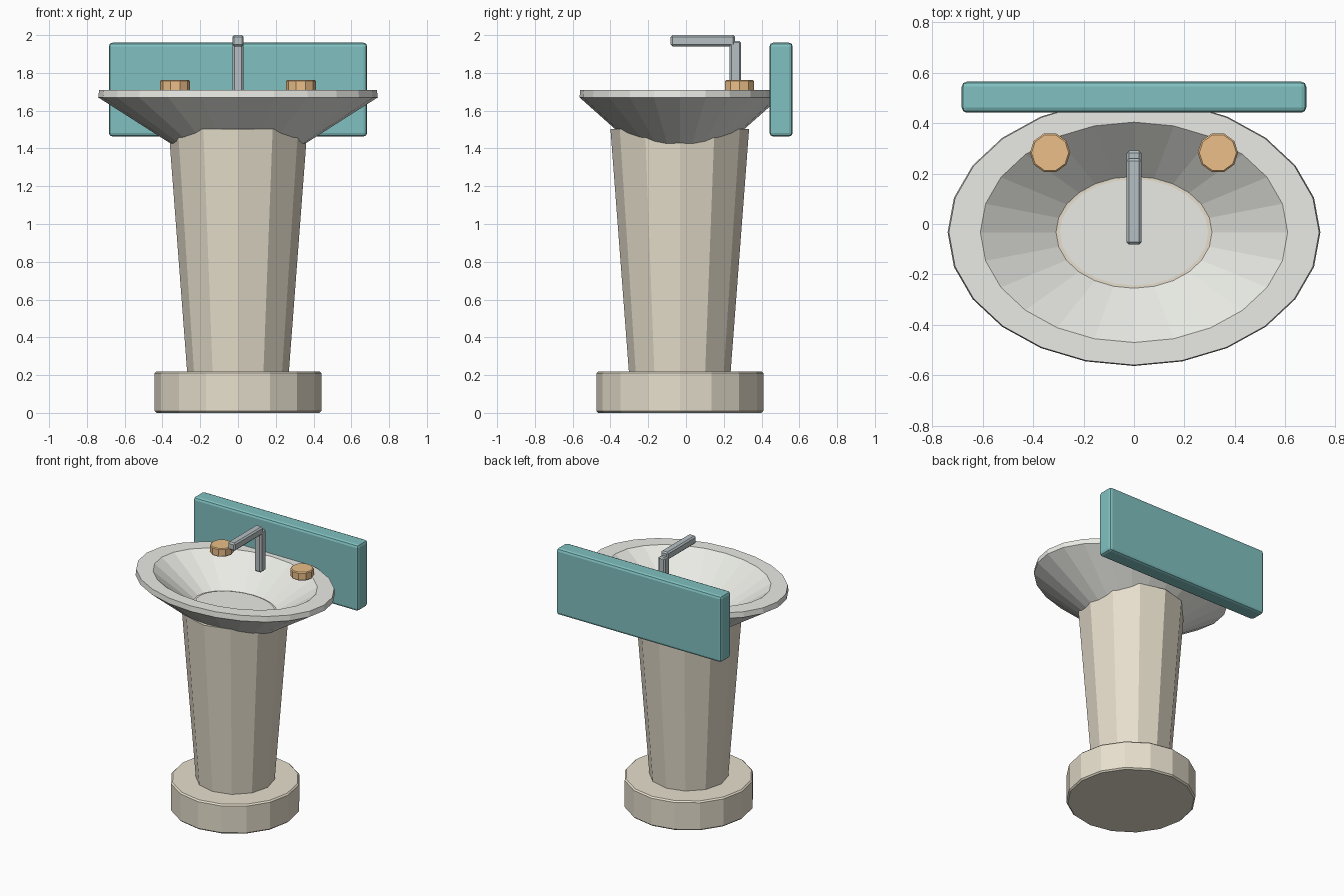
import bpy, bmesh
from math import cos, sin, pi

if "Cube" in bpy.data.objects:
    bpy.data.objects.remove(bpy.data.objects["Cube"])

CY = -0.033  # shared y centre of pedestal and bowl


def material(name, rgb):
    m = bpy.data.materials.new(name)
    m.diffuse_color = (*rgb, 1)
    m.use_nodes = True
    m.node_tree.nodes["Principled BSDF"].inputs["Base Color"].default_value = m.diffuse_color
    return m


STONE = material("beige", (0.80, 0.74, 0.61))
WHITE = material("off_white", (0.82, 0.83, 0.78))
TEAL = material("teal", (0.22, 0.53, 0.53))
COPPER = material("orange", (0.83, 0.52, 0.25))
METAL = material("metal_grey", (0.47, 0.53, 0.55))


def finish(name, bm, mat, bevel=0, segments=1):
    bmesh.ops.recalc_face_normals(bm, faces=bm.faces)
    me = bpy.data.meshes.new(name)
    bm.to_mesh(me)
    bm.free()
    me.materials.append(mat)
    ob = bpy.data.objects.new(name, me)
    bpy.context.collection.objects.link(ob)
    if bevel:
        mod = ob.modifiers.new("soft_edges", 'BEVEL')
        mod.width, mod.segments = bevel, segments
        mod.limit_method, mod.angle_limit = 'ANGLE', 0.9
    return ob


def lathe(name, profile, sides, mat, x=0, y=CY, squash=1.0, bevel=0):
    """Stack of (radius, z) rings, capped at both ends."""
    bm = bmesh.new()
    rings = [[bm.verts.new((x + r * cos(2 * pi * i / sides),
                            y + r * squash * sin(2 * pi * i / sides), z))
              for i in range(sides)] for r, z in profile]
    for a, b in zip(rings, rings[1:]):
        for i in range(sides):
            j = (i + 1) % sides
            bm.faces.new((a[i], a[j], b[j], b[i]))
    bm.faces.new(rings[0])
    bm.faces.new(rings[-1])
    return finish(name, bm, mat, bevel)


def box(name, lo, hi, mat, bevel, segments=1):
    bm = bmesh.new()
    bmesh.ops.create_cube(bm, size=1)
    for v in bm.verts:
        v.co = [(a + b) / 2 + c * (b - a) for a, b, c in zip(lo, hi, v.co)]
    return finish(name, bm, mat, bevel, segments)


# Pedestal
lathe("pedestal_base", [(0.442, 0), (0.442, 0.22)], 16, STONE, bevel=0.01)
lathe("pedestal_column", [(0.268, 0.20), (0.367, 1.503)], 12, STONE)

# Oval bowl: outside wall, rim, inside wall
lathe("bowl", [(0.316, 1.40), (0.74, 1.67), (0.735, 1.71),
               (0.61, 1.71), (0.295, 1.493)], 24, WHITE, squash=0.717)
lathe("bowl_floor", [(0.294, 1.49), (0.294, 1.508)], 24, WHITE, squash=0.717)

# Tap handles
for side, sx in (("left", -1), ("right", 1)):
    lathe(side + "_tap_handle", [(0.08, 1.70), (0.08, 1.762)], 10, COPPER,
          x=0.333 * sx, y=0.283, bevel=0.006)

# Faucet
box("faucet_post", (-0.029, 0.23, 1.66), (0.029, 0.292, 1.97), METAL, 0.01)
box("faucet_spout", (-0.03, -0.082, 1.941), (0.03, 0.26, 2.0), METAL, 0.01)

# Back panel
box("back_panel", (-0.684, 0.442, 1.463), (0.684, 0.565, 1.96), TEAL, 0.02, 2)
